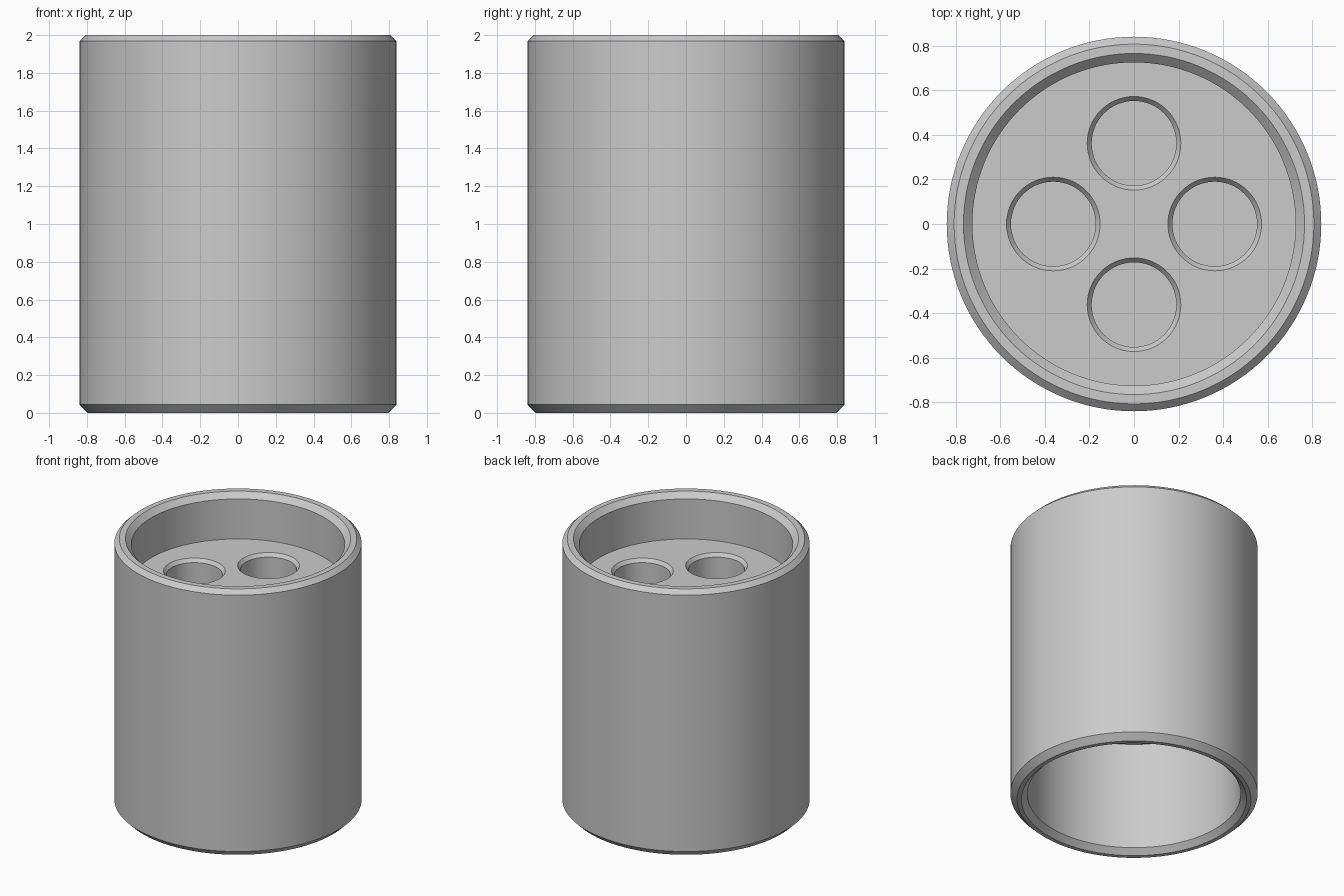
import bpy, bmesh
from math import pi, radians, cos, sin
from mathutils import Vector

cube = bpy.data.objects.get("Cube")
if cube:
    bpy.data.objects.remove(cube, do_unlink=True)

# Single plain grey finish
grey = bpy.data.materials.new("plain_grey")
grey.use_nodes = True
colour = (0.6, 0.6, 0.6, 1)
grey.diffuse_color = colour
grey.node_tree.nodes["Principled BSDF"].inputs["Base Color"].default_value = colour


def lathe(name, profile, steps, centre=(0, 0, 0)):
    """Closed solid turned around z from (radius, height) points."""
    bm = bmesh.new()
    verts = [bm.verts.new((r, 0, z)) for r, z in profile]
    edges = [bm.edges.new(pair) for pair in zip(verts, verts[1:])]
    bmesh.ops.spin(bm, geom=verts + edges, cent=(0, 0, 0), axis=(0, 0, 1),
                   angle=2 * pi, steps=steps)
    bmesh.ops.remove_doubles(bm, verts=bm.verts, dist=0.0001)
    bmesh.ops.dissolve_limit(bm, angle_limit=radians(0.1), verts=bm.verts,
                             edges=[e for e in bm.edges
                                    if any(v.co.xy.length < 0.001 for v in e.verts)])
    bmesh.ops.recalc_face_normals(bm, faces=bm.faces)
    bmesh.ops.translate(bm, verts=bm.verts, vec=Vector(centre))
    mesh = bpy.data.meshes.new(name)
    bm.to_mesh(mesh)
    bm.free()
    mesh.materials.append(grey)
    obj = bpy.data.objects.new(name, mesh)
    bpy.context.collection.objects.link(obj)
    return obj


# Turned body: open bore below, shallow recess above, chamfered rims
FLOOR, CEILING, HOLE_BOTTOM = 1.66, 0.85, 1.05
OUTER, RIM, BORE = 0.84, 0.765, 0.725
body = lathe("cylinder_body", [
    (0, CEILING), (BORE, CEILING), (BORE, 0.04), (RIM, 0),
    (0.795, 0), (OUTER, 0.045), (OUTER, 1.968), (0.807, 2),
    (RIM, 2), (BORE, 1.96), (BORE, FLOOR), (0, FLOOR)], 128)

# Four round pockets with chamfered mouths
for i in range(4):
    a = i * pi / 2
    cutter = lathe("pocket_cutter", [
        (0, HOLE_BOTTOM), (0.19, HOLE_BOTTOM), (0.19, FLOOR - 0.025),
        (0.21, FLOOR), (0.21, FLOOR + 0.1), (0, FLOOR + 0.1)], 64,
        (0.362 * cos(a), 0.362 * sin(a), 0))
    cutter.hide_render = True
    cut = body.modifiers.new("pocket", 'BOOLEAN')
    cut.object = cutter
    cut.operation = 'DIFFERENCE'
    cut.solver = 'EXACT'
    bpy.context.view_layer.objects.active = body
    bpy.ops.object.modifier_apply(modifier=cut.name)
    bpy.data.objects.remove(cutter, do_unlink=True)

# Smooth walls, crisp edges
bpy.ops.object.select_all(action='DESELECT')
body.select_set(True)
bpy.context.view_layer.objects.active = body
bpy.ops.object.shade_smooth_by_angle(angle=radians(25))
